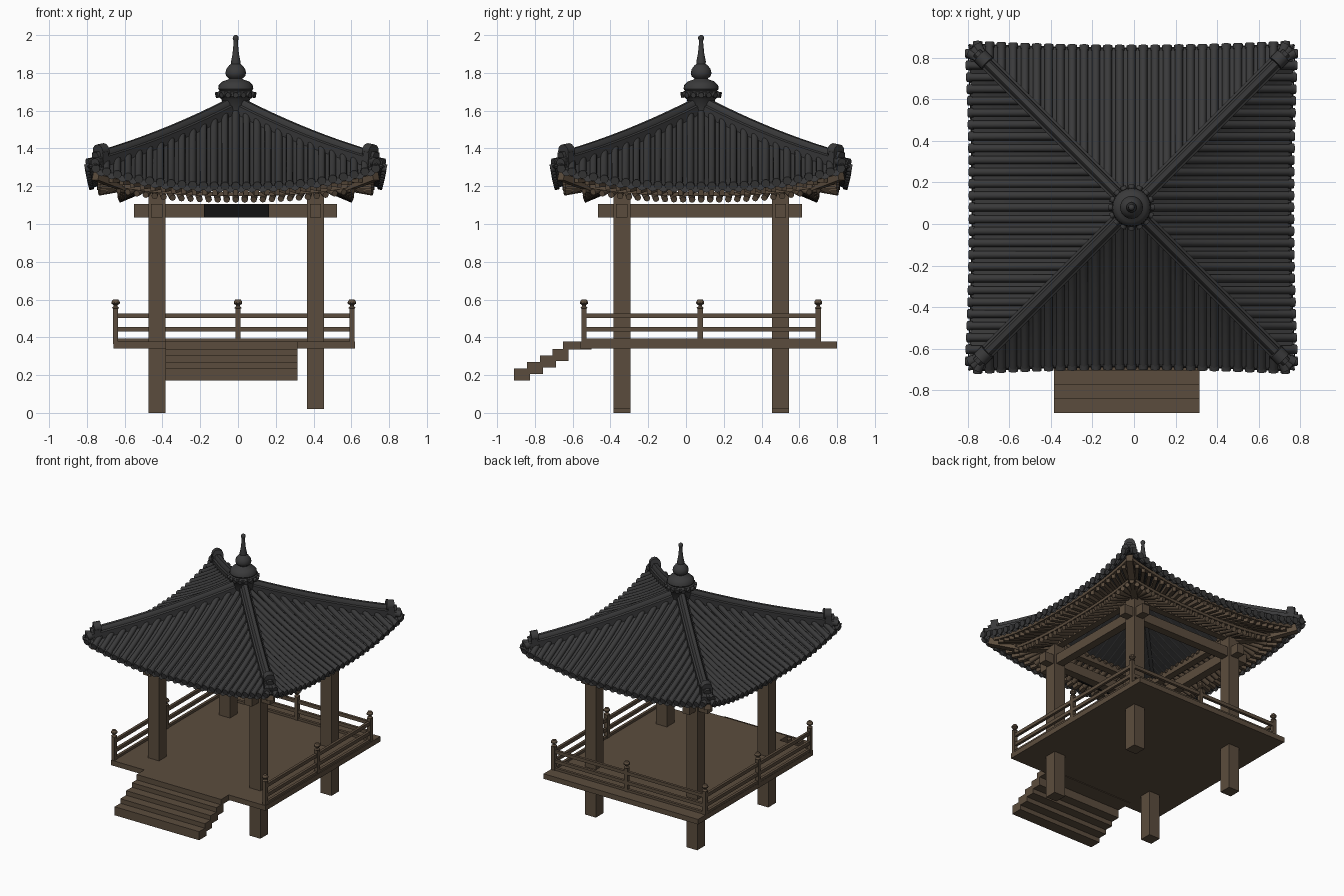
import bpy, bmesh
from math import sin, cos, pi
from mathutils import Vector, Matrix

if "Cube" in bpy.data.objects:
    bpy.data.objects.remove(bpy.data.objects["Cube"])

CX, CY = -0.012, 0.08          # pavilion axis


def material(name, rgb):
    m = bpy.data.materials.new(name)
    m.diffuse_color = (*rgb, 1)
    m.use_nodes = True
    m.node_tree.nodes["Principled BSDF"].inputs["Base Color"].default_value = m.diffuse_color
    return m


WOOD = material("wood", (0.105, 0.073, 0.047))
TILE = material("roof_tile", (0.042, 0.042, 0.043))
BLACK = material("black", (0.006, 0.006, 0.006))


def finish(bm, name, mat, four=False, smooth=False, at=(0, 0, 0)):
    """Turn a bmesh into an object; four=True repeats it round the axis."""
    if four:
        geom = bm.verts[:] + bm.edges[:] + bm.faces[:]
        for k in (1, 2, 3):
            new = bmesh.ops.duplicate(bm, geom=geom)["geom"]
            vs = [g for g in new if isinstance(g, bmesh.types.BMVert)]
            bmesh.ops.rotate(bm, verts=vs, cent=(0, 0, 0), matrix=Matrix.Rotation(k * pi / 2, 3, 'Z'))
    bmesh.ops.recalc_face_normals(bm, faces=bm.faces[:])
    me = bpy.data.meshes.new(name)
    bm.to_mesh(me)
    bm.free()
    me.materials.append(mat)
    ob = bpy.data.objects.new(name, me)
    ob.location = at
    bpy.context.collection.objects.link(ob)
    if smooth:
        bpy.context.view_layer.objects.active = ob
        ob.select_set(True)
        bpy.ops.object.shade_smooth_by_angle(angle=0.8)
        ob.select_set(False)
    return ob


def box(bm, x0, x1, y0, y1, z0, z1):
    m = Matrix.LocRotScale(Vector(((x0 + x1) / 2, (y0 + y1) / 2, (z0 + z1) / 2)), None,
                           Vector((x1 - x0, y1 - y0, z1 - z0)))
    bmesh.ops.create_cube(bm, size=1, matrix=m)


def circle(r, n):
    return [(r * cos(2 * pi * i / n), r * sin(2 * pi * i / n)) for i in range(n)]


def square(w, h):
    return [(-w / 2, -h / 2), (w / 2, -h / 2), (w / 2, h / 2), (-w / 2, h / 2)]


def sweep(bm, path, section):
    path = [Vector(p) for p in path]
    rings = []
    for i, p in enumerate(path):
        d = (path[min(i + 1, len(path) - 1)] - path[max(i - 1, 0)]).normalized()
        side = d.cross(Vector((0, 0, 1))).normalized()
        up = side.cross(d)
        rings.append([bm.verts.new(p + side * a + up * b) for a, b in section])
    n = len(section)
    for r, q in zip(rings, rings[1:]):
        for k in range(n):
            bm.faces.new((r[k], r[(k + 1) % n], q[(k + 1) % n], q[k]))
    bm.faces.new(rings[0])
    bm.faces.new(rings[-1])


def lathe(bm, prof, n, x=0, y=0):
    rings = [[bm.verts.new((x + r * cos(2 * pi * k / n), y + r * sin(2 * pi * k / n), z))
              for k in range(n)] for r, z in prof]
    for a, b in zip(rings, rings[1:]):
        for k in range(n):
            bm.faces.new((a[k], a[(k + 1) % n], b[(k + 1) % n], b[k]))
    bm.faces.new(rings[0])
    bm.faces.new(rings[-1])


# Roof surface: s runs along the eave, d outward from the axis
def hip(d):
    return 1.62 - 0.52 * d + 0.16 * d * d


def roof(s, d):
    return hip(d) - 0.151 * d * (1 - min(1, abs(s) / max(d, 1e-4)) ** 2.5)


def eave(s):
    return 0.765 + 0.02 * (s / 0.77) ** 2


AXIS = (CX, CY, 0)

# Roof sheet
bm = bmesh.new()
NU, NT = 28, 10
grid = []
for j in range(NT + 1):
    row = []
    for i in range(NU + 1):
        u = 2 * i / NU - 1
        d = (0.03 + 0.97 * j / NT) * eave(u * 0.77)
        row.append(bm.verts.new((u * d, -d, roof(u * d, d))))
    grid.append(row)
for a, b in zip(grid, grid[1:]):
    for i in range(NU):
        bm.faces.new((a[i], a[i + 1], b[i + 1], b[i]))
sheet = finish(bm, "roof_sheet", TILE, four=True, at=AXIS)
mod = sheet.modifiers.new("thickness", 'SOLIDIFY')
mod.thickness = 0.012

# Round tile rows with end caps, and drip tiles between them
rows, drips = bmesh.new(), bmesh.new()
STEP = 0.057
for i in range(-13, 14):
    s = i * STEP
    d0, d1 = max(abs(s), 0.06), eave(s) + 0.01
    path = [(s, -d, roof(s, d) + 0.006) for d in (d0 + (d1 - d0) * k / 8 for k in range(9))]
    sweep(rows, path, circle(0.019, 10))
    end = Vector(path[-1])
    sweep(rows, [end + Vector((0, 0.02, 0.004)), end + Vector((0, -0.004, -0.002))], circle(0.023, 10))
    if i < 13:
        s += STEP / 2
        d, z = eave(s), roof(s, eave(s))
        arc = [(s - 0.028 * cos(pi * k / 6), -d - 0.006 * sin(pi * k / 6), z - 0.034 * sin(pi * k / 6))
               for k in range(7)]
        drips.faces.new([drips.verts.new(p) for p in arc])
        drips.faces.new([drips.verts.new((x, y + 0.012, zz)) for x, y, zz in reversed(arc)])
finish(rows, "round_tile_rows", TILE, four=True, smooth=True, at=AXIS)
finish(drips, "drip_tiles", TILE, four=True, at=AXIS)

# Hip ridges with end ornaments and splayed corner tiles
bm = bmesh.new()
sec = [(-0.036, -0.03), (0.036, -0.03), (0.036, 0.018), (0.024, 0.024), (0.022, 0.04), (0.012, 0.052),
       (-0.012, 0.052), (-0.022, 0.04), (-0.024, 0.024), (-0.036, 0.018)]
sweep(bm, [(-d, -d, hip(d) + 0.006) for d in (0.04 + 0.07 * k for k in range(11))], sec)
zc = hip(0.72)
sweep(bm, [(-0.695, -0.695, zc + 0.062), (-0.73, -0.73, zc + 0.055)], circle(0.038, 12))
sweep(bm, [(-0.70, -0.70, zc + 0.02), (-0.73, -0.73, zc + 0.015)], square(0.08, 0.07))
for a, b in ((0.745, 0.785), (0.785, 0.745), (0.765, 0.765)):
    sweep(bm, [(-0.71, -0.71, zc + 0.01), (-a, -b, zc - 0.005)], circle(0.024, 10))
finish(bm, "hip_ridges", TILE, four=True, smooth=True, at=AXIS)

# Finial with ring of small tile ends
bm = bmesh.new()
lathe(bm, [(0.06, 1.58), (0.075, 1.66), (0.095, 1.675), (0.095, 1.70), (0.085, 1.705), (0.093, 1.715),
           (0.09, 1.735), (0.07, 1.755), (0.04, 1.765), (0.035, 1.77), (0.05, 1.782), (0.055, 1.80),
           (0.05, 1.82), (0.035, 1.84), (0.024, 1.848), (0.025, 1.86), (0.017, 1.90), (0.011, 1.96),
           (0.011, 1.97), (0.016, 1.98), (0.015, 1.992), (0.006, 2.0)], 24)
for k in range(16):
    v = Vector((cos(k * pi / 8), sin(k * pi / 8), 0))
    sweep(bm, [v * 0.07 + Vector((0, 0, 1.69)), v * 0.108 + Vector((0, 0, 1.682))], circle(0.015, 8))
finish(bm, "finial", TILE, smooth=True, at=AXIS)

# Two tiers of rafters, fanned at the corners, plus eave board and hip rafter
low, fly, board = bmesh.new(), bmesh.new(), bmesh.new()
for i in range(-13, 14):
    t = i / 13
    inner = max(-0.41, min(0.41, t * 0.72))
    lift = abs(t) ** 2.5
    sweep(low, [(inner, -0.39, 1.225), (t * 0.62, -0.62, 1.128 + 0.05 * lift)], circle(0.017, 8))
    sweep(fly, [(t * 0.52, -0.50, 1.205 + 0.03 * lift), (t * 0.715, -0.725, 1.165 + 0.085 * lift)],
          square(0.026, 0.03))
for w, z, d, hgt in ((0.63, 1.158, 0.605, 0.02), (0.73, 1.19, 0.72, 0.022)):
    up = 0.05 if d < 0.7 else 0.085
    sweep(board, [(w * k / 8, -d, z + up * abs(k / 8) ** 2.5) for k in range(-8, 9)], square(0.03, hgt))
sweep(board, [(-0.40, -0.40, 1.20), (-0.58, -0.58, 1.20), (-0.74, -0.74, 1.262)], square(0.045, 0.06))
finish(low, "lower_rafters", WOOD, four=True, smooth=True, at=AXIS)
finish(fly, "flying_rafters", WOOD, four=True, at=AXIS)
finish(board, "eave_boards", WOOD, four=True, at=AXIS)

# Columns
bm = bmesh.new()
for x, z0 in ((-0.43, 0), (0.41, 0.02)):
    for y in (-0.34, 0.50):
        box(bm, x - 0.045, x + 0.045, y - 0.045, y + 0.045, z0, 1.235)
finish(bm, "columns", WOOD)

# Crossing tie beams and upper plates
bm = bmesh.new()
for y in (-0.34, 0.50):
    box(bm, -0.55, 0.525, y - 0.03, y + 0.03, 1.035, 1.105)
    box(bm, -0.47, 0.45, y - 0.025, y + 0.025, 1.18, 1.225)
for x in (-0.43, 0.41):
    box(bm, x - 0.03, x + 0.03, -0.465, 0.615, 1.035, 1.105)
    box(bm, x - 0.025, x + 0.025, -0.38, 0.54, 1.18, 1.225)
finish(bm, "tie_beams", WOOD)

# Plain dark board on the front beam
bm = bmesh.new()
box(bm, -0.18, 0.165, -0.39, -0.365, 1.035, 1.105)
finish(bm, "front_board", BLACK)

# Deck
bm = bmesh.new()
box(bm, -0.66, 0.62, -0.56, 0.80, 0.34, 0.378)
finish(bm, "deck", WOOD)

# Steps
bm = bmesh.new()
for i in range(4):
    y, z = -0.91 + 0.068 * i, 0.172 + 0.034 * i
    box(bm, -0.385, 0.315, y, y + 0.085, z, z + 0.064)
box(bm, -0.385, 0.315, -0.65, -0.50, 0.335, 0.378)
finish(bm, "steps", WOOD)

# Railings on left, right and back
bm = bmesh.new()
XL, XR, YF, YB = -0.648, 0.603, -0.54, 0.70
for z0, z1 in ((0.372, 0.395), (0.43, 0.455), (0.502, 0.527)):
    for x in (XL, XR):
        box(bm, x - 0.01, x + 0.01, YF, YB, z0, z1)
    box(bm, XL, XR, YB - 0.01, YB + 0.01, z0, z1)
finish(bm, "rails", WOOD)

# Railing posts with knobs
bm = bmesh.new()
for x, y in ((XL, YF), (XL, 0.075), (XL, YB), (XR, YF), (XR, 0.075), (XR, YB), (0.0, YB)):
    box(bm, x - 0.014, x + 0.014, y - 0.014, y + 0.014, 0.365, 0.552)
    lathe(bm, [(0.012, 0.55), (0.020, 0.556), (0.010, 0.565), (0.010, 0.57), (0.022, 0.578),
               (0.022, 0.588), (0.014, 0.6)], 10, x, y)
finish(bm, "railing_posts", WOOD)
